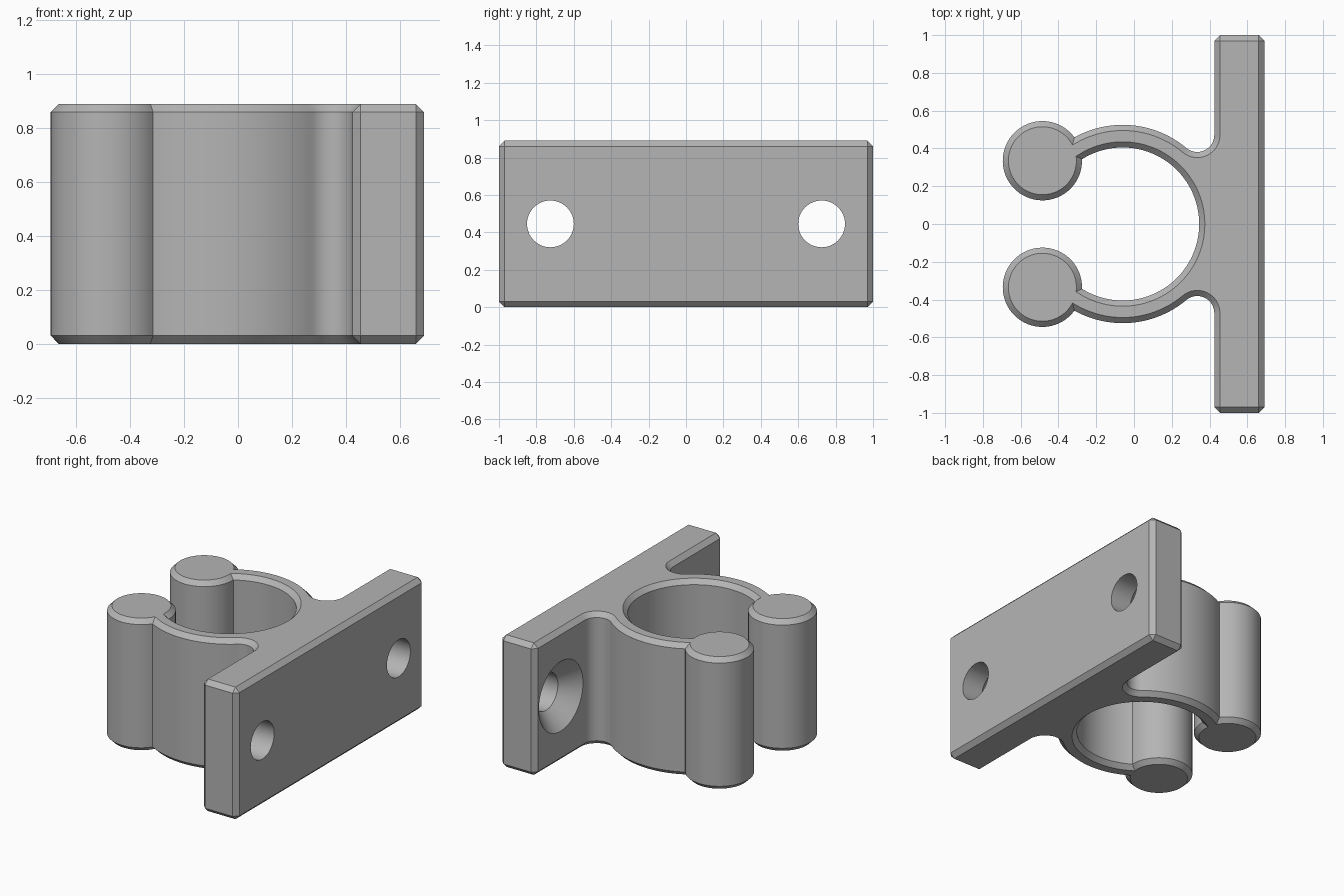
import bpy, bmesh
from math import pi, sin, cos, acos, atan2, sqrt, radians

if "Cube" in bpy.data.objects:
    bpy.data.objects.remove(bpy.data.objects["Cube"], do_unlink=True)

HEIGHT, CHAMFER = 0.89, 0.03
RING_X, RING_OUT, RING_IN = -0.06, 0.525, 0.405
BALL_X, BALL_Y, BALL_R = -0.485, 0.335, 0.21
PLATE_BACK, PLATE_FACE, PLATE_END = 0.425, 0.69, 1.0
FILLET_R = 0.09
HOLE_Y, HOLE_R, SINK_R = 0.725, 0.125, 0.235

gray = bpy.data.materials.new("plain gray")
gray.use_nodes = True
gray.diffuse_color = (0.46, 0.46, 0.46, 1)
gray.node_tree.nodes["Principled BSDF"].inputs["Base Color"].default_value = gray.diffuse_color


def arc(cx, cy, r, a0, a1, n):
    """Points along an arc, both ends included."""
    return [(cx + r * cos(a0 + (a1 - a0) * i / n), cy + r * sin(a0 + (a1 - a0) * i / n))
            for i in range(n + 1)]


def outline(d):
    """Closed clip outline, moved inward by d."""
    c = CHAMFER - d
    x0, x1, y1 = PLATE_BACK + d, PLATE_FACE - d, PLATE_END - d
    # plate end with chamfered corners
    pts = [(x1, y1 - c), (x1 - c, y1), (x0 + c, y1), (x0, y1 - c)]
    # fillet between plate and ring
    fx = PLATE_BACK - FILLET_R
    fy = sqrt((RING_OUT + FILLET_R) ** 2 - (fx - RING_X) ** 2)
    to_fillet = atan2(fy, fx - RING_X)
    pts += arc(fx, fy, FILLET_R + d, 0, to_fillet - pi, 16)
    # arm, rounded grip post, then the inside of the ring
    dx, dy = BALL_X - RING_X, BALL_Y
    dist, to_ball, r = sqrt(dx * dx + dy * dy), atan2(dy, dx), BALL_R - d

    def meet(ring_r):
        return to_ball - acos((dist ** 2 + ring_r ** 2 - r ** 2) / (2 * dist * ring_r))

    out_r, in_r = RING_OUT - d, RING_IN + d
    outer = arc(RING_X, 0, out_r, to_fillet, meet(out_r), 24)
    inner = arc(RING_X, 0, in_r, meet(in_r), 0, 40)
    a0 = atan2(outer[-1][1] - BALL_Y, outer[-1][0] - BALL_X)
    a1 = atan2(inner[0][1] - BALL_Y, inner[0][0] - BALL_X) + 2 * pi
    pts += outer[1:] + arc(BALL_X, BALL_Y, r, a0, a1, 56)[1:-1] + inner
    # mirror across the middle
    return pts + [(x, -y) for x, y in reversed(pts[:-1])]


def loft(name, rings):
    """Skin a stack of equal-length closed loops and cap both ends."""
    bm = bmesh.new()
    loops = [[bm.verts.new(p) for p in ring] for ring in rings]
    n = len(loops[0])
    for a, b in zip(loops, loops[1:]):
        for i in range(n):
            j = (i + 1) % n
            bm.faces.new((a[i], a[j], b[j], b[i]))
    bm.faces.new(list(reversed(loops[0])))
    bm.faces.new(loops[-1])
    bmesh.ops.remove_doubles(bm, verts=bm.verts, dist=0.0001)
    bmesh.ops.recalc_face_normals(bm, faces=bm.faces)
    mesh = bpy.data.meshes.new(name)
    bm.to_mesh(mesh)
    bm.free()
    mesh.materials.append(gray)
    obj = bpy.data.objects.new(name, mesh)
    bpy.context.collection.objects.link(obj)
    return obj


# clip body with chamfered top and bottom
layers = [(CHAMFER, 0), (0, CHAMFER), (0, HEIGHT - CHAMFER), (CHAMFER, HEIGHT)]
clip = loft("mounting_clip", [[(x, y, z) for x, y in outline(d)] for d, z in layers])
bpy.context.view_layer.objects.active = clip
clip.select_set(True)

# countersunk screw holes
over = 0.02
sink_profile = [(PLATE_BACK - over, SINK_R + over),
                (PLATE_BACK + SINK_R - HOLE_R, HOLE_R),
                (PLATE_FACE + over, HOLE_R)]
for side in (-1, 1):
    cutter = loft("screw_hole_cutter",
                  [[(x, y, z) for y, z in arc(side * HOLE_Y, HEIGHT / 2, r, 0, 2 * pi, 48)[:-1]]
                   for x, r in sink_profile])
    cutter.hide_render = True
    cut = clip.modifiers.new("screw_hole", "BOOLEAN")
    cut.operation, cut.solver, cut.object = "DIFFERENCE", "EXACT", cutter
    bpy.ops.object.modifier_apply(modifier=cut.name)
    bpy.data.objects.remove(cutter, do_unlink=True)

bpy.ops.object.shade_smooth_by_angle(angle=radians(25))
